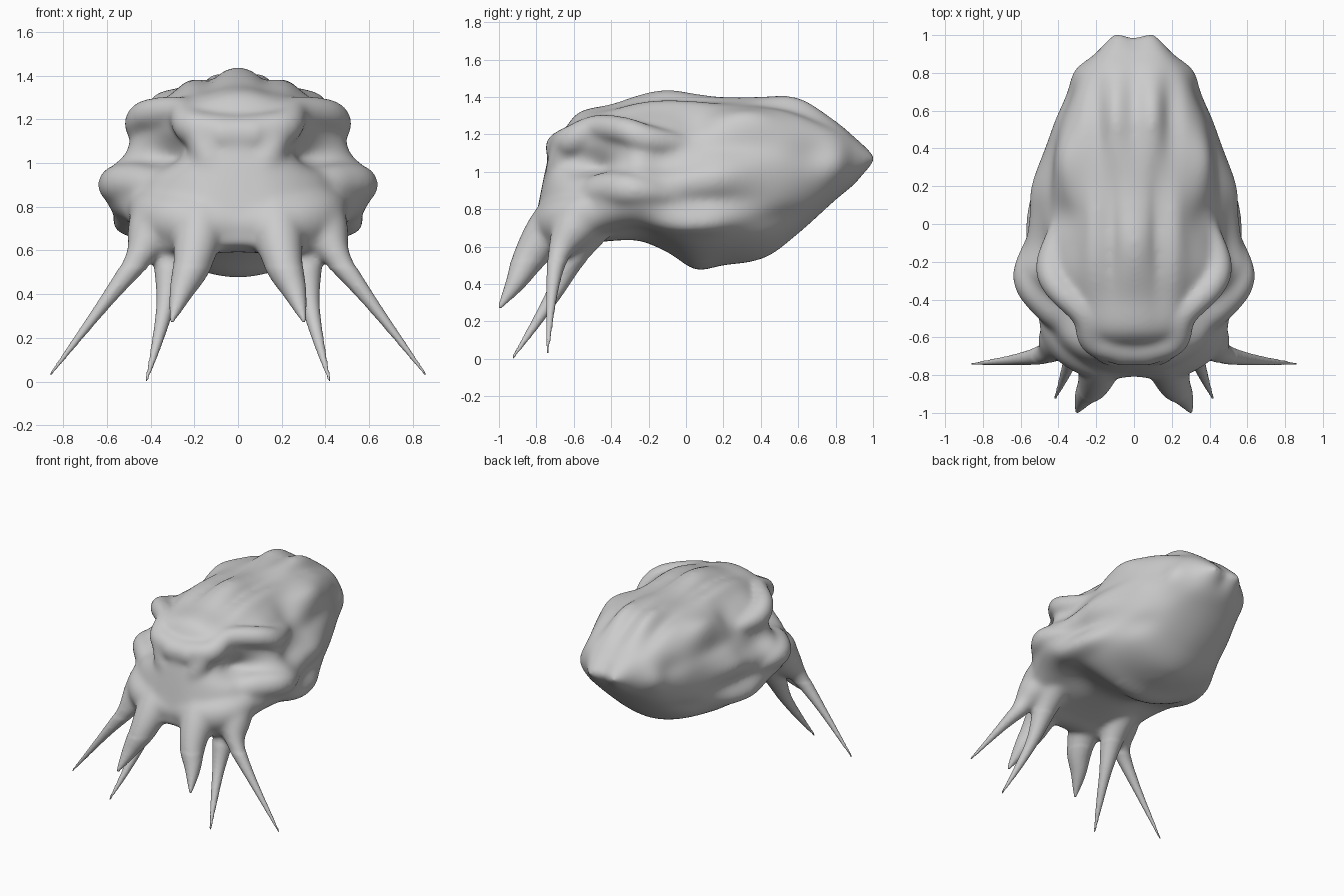
import bpy, bmesh, math
from mathutils import Vector

# Body half-sections: y, top z, shoulder x z, widest x z, lower x z, bottom z
SECTIONS = [
    (1.01, 1.10, 0.08, 1.09, 0.11, 1.07, 0.08, 1.05, 1.04),
    (0.91, 1.18, 0.15, 1.16, 0.20, 1.06, 0.14, 0.97, 0.94),
    (0.80, 1.27, 0.22, 1.22, 0.31, 1.05, 0.22, 0.90, 0.85),
    (0.60, 1.38, 0.29, 1.28, 0.40, 1.03, 0.30, 0.77, 0.67),
    (0.42, 1.40, 0.34, 1.29, 0.46, 1.00, 0.37, 0.68, 0.54),
    (0.20, 1.40, 0.37, 1.27, 0.53, 0.95, 0.42, 0.64, 0.50),
    (0.05, 1.41, 0.37, 1.27, 0.55, 0.92, 0.44, 0.64, 0.48),
    (-0.10, 1.42, 0.38, 1.26, 0.58, 0.90, 0.46, 0.68, 0.57),
    (-0.25, 1.40, 0.41, 1.24, 0.62, 0.90, 0.46, 0.71, 0.63),
    (-0.40, 1.36, 0.35, 1.23, 0.56, 0.88, 0.42, 0.68, 0.63),
    (-0.57, 1.32, 0.27, 1.21, 0.45, 0.82, 0.40, 0.64, 0.61),
    (-0.66, 1.21, 0.22, 1.12, 0.41, 0.76, 0.36, 0.60, 0.59),
    (-0.73, 1.10, 0.16, 1.02, 0.33, 0.74, 0.29, 0.60, 0.60),
    (-0.80, 0.77, 0.12, 0.77, 0.22, 0.70, 0.14, 0.63, 0.63),
]
# Sculpted swells and hollows: centre, radii, push along normal
BUMPS = [
    ((0.37, -0.52, 1.07), (0.16, 0.19, 0.08), -0.14),   # eye socket
    ((0.54, -0.15, 1.06), (0.12, 0.22, 0.08), -0.05),   # hollow behind cheek
    ((0.00, -0.12, 1.42), (0.08, 0.18, 0.15), 0.02),    # crown swell
    ((0.13, -0.05, 1.40), (0.04, 0.35, 0.15), -0.03),   # crown groove
    ((0.22, -0.15, 1.36), (0.05, 0.40, 0.15), 0.02),
    ((0.10, 0.60, 1.38), (0.05, 0.22, 0.15), 0.03),     # rear crown folds
    ((0.00, 0.65, 1.36), (0.04, 0.30, 0.20), -0.02),
    ((0.20, 0.55, 1.34), (0.04, 0.28, 0.15), -0.03),
    ((0.36, 0.32, 1.28), (0.08, 0.16, 0.08), 0.04),
    ((0.38, 0.04, 1.26), (0.10, 0.10, 0.10), -0.03),
    ((0.46, 0.22, 1.14), (0.10, 0.28, 0.06), -0.03),    # flank folds
    ((0.54, 0.15, 0.98), (0.10, 0.25, 0.06), 0.02),
    ((0.53, 0.10, 0.84), (0.10, 0.30, 0.05), -0.035),
    ((0.52, 0.05, 0.73), (0.10, 0.24, 0.06), 0.055),
    ((0.35, 0.68, 1.10), (0.10, 0.14, 0.08), -0.025),
    ((0.32, 0.80, 1.05), (0.08, 0.08, 0.10), 0.02),
    ((0.38, 0.50, 0.75), (0.10, 0.20, 0.06), -0.02),
    ((0.00, 1.01, 1.07), (0.05, 0.07, 0.20), -0.03),    # tail notch
    ((0.30, -0.25, 0.66), (0.14, 0.18, 0.10), -0.03),
]
# Tapered limbs fused to the body: x, y, z, radius
OUTER_SPIKE = [(0.30, -0.50, 0.83, 0.15), (0.39, -0.60, 0.70, 0.12), (0.46, -0.68, 0.56, 0.062),
               (0.61, -0.715, 0.36, 0.032), (0.86, -0.74, 0.03, 0.008)]
MIDDLE_SPIKE = [(0.30, -0.50, 0.74, 0.13), (0.31, -0.61, 0.55, 0.08), (0.33, -0.70, 0.36, 0.045),
                (0.37, -0.81, 0.18, 0.026), (0.42, -0.93, 0.0, 0.008)]
INNER_SPIKE = [(0.17, -0.60, 0.84, 0.13), (0.18, -0.73, 0.70, 0.12), (0.21, -0.84, 0.54, 0.09),
               (0.26, -0.91, 0.41, 0.055), (0.305, -1.00, 0.27, 0.010)]
BROW = [(-0.10, -0.66, 1.13, 0.09), (0.00, -0.66, 1.13, 0.09), (0.20, -0.62, 1.16, 0.085),
        (0.26, -0.48, 1.23, 0.075), (0.41, -0.33, 1.22, 0.075), (0.44, -0.20, 1.17, 0.08),
        (0.38, 0.02, 1.14, 0.05)]
NOSE_RIDGE = [(0.17, -0.64, 1.14, 0.08), (0.13, -0.675, 1.02, 0.075), (0.06, -0.69, 0.90, 0.07),
              (0.04, -0.70, 0.75, 0.08)]
CHEEK = [(0.32, -0.52, 0.86, 0.10), (0.45, -0.42, 0.90, 0.10), (0.56, -0.27, 0.90, 0.085),
         (0.50, -0.02, 0.86, 0.04)]
MUZZLE = [(-0.10, -0.70, 0.72, 0.10), (0.00, -0.71, 0.72, 0.10), (0.20, -0.69, 0.73, 0.13),
          (0.36, -0.58, 0.76, 0.13), (0.44, -0.38, 0.84, 0.07)]


def spline(pts, steps):
    """Catmull-Rom through tuples of any length."""
    out = []
    for i in range(len(pts) - 1):
        p = [pts[max(0, i - 1)], pts[i], pts[i + 1], pts[min(len(pts) - 1, i + 2)]]
        for k in range(steps):
            t = k / steps
            out.append([0.5 * (2 * b + (c - a) * t + (2 * a - 5 * b + 4 * c - d) * t * t
                        + (3 * b - a - 3 * c + d) * t ** 3) for a, b, c, d in zip(*p)])
    return out + [list(pts[-1])]


def skin(bm, rings):
    """Bridge closed rings of points and cap both ends."""
    rows = [[bm.verts.new(p) for p in r] for r in rings]
    n = len(rows[0])
    for a, b in zip(rows, rows[1:]):
        for j in range(n):
            bm.faces.new((a[j], a[(j + 1) % n], b[(j + 1) % n], b[j]))
    bm.faces.new(rows[0][::-1])
    bm.faces.new(rows[-1])


def tube(bm, pts, side):
    path = spline(pts, 8)
    rings = []
    for i, (x, y, z, r) in enumerate(path):
        q, p = path[min(i + 1, len(path) - 1)], path[max(i - 1, 0)]
        d = Vector([q[k] - p[k] for k in range(3)]).normalized()
        u = d.cross(Vector((0.2, 0.1, 1.0) if abs(d.z) < 0.7 else (0.3, 1.0, 0.1))).normalized()
        if rings and u.dot(last) < 0:
            u = -u
        u = (u if not rings else (last - d * last.dot(d)).normalized())
        last = u
        v = d.cross(u)
        ring = []
        for k in range(16):
            a = math.tau * k / 16
            c = Vector((x, y, z)) + r * (u * math.cos(a) + v * math.sin(a))
            ring.append((c.x * side, c.y, c.z))
        rings.append(ring if side > 0 else ring[::-1])
    skin(bm, rings)


# Body loft
bm = bmesh.new()
rings = []
for y, top, sx, sz, wx, wz, lx, lz, bot in spline(SECTIONS, 7):
    full = [(-sx, sz), (0, top), (sx, sz), (wx, wz), (lx, lz), (0, bot), (-lx, lz)]
    half = spline(full, 10)[10:51]
    loop = half + [[-x, z] for x, z in half[-2:0:-1]]
    rings.append([(x, y, z) for x, z in loop])
skin(bm, rings)
bmesh.ops.recalc_face_normals(bm, faces=bm.faces)
bm.normal_update()
moves = []
for v in bm.verts:
    q = (abs(v.co.x), v.co.y, v.co.z)
    amount = sum(h * math.exp(-sum(((q[k] - c[k]) / r[k]) ** 2 for k in range(3)))
                 for c, r, h in BUMPS)
    moves.append(v.normal * amount)
for v, m in zip(bm.verts, moves):
    v.co += m

# Face ridges and spikes, mirrored
for limb in (OUTER_SPIKE, MIDDLE_SPIKE, INNER_SPIKE, BROW, NOSE_RIDGE, CHEEK, MUZZLE):
    for side in (1, -1):
        tube(bm, limb, side)
bmesh.ops.recalc_face_normals(bm, faces=bm.faces)
source = bpy.data.meshes.new("creature_head")
bm.to_mesh(source)
bm.free()
head = bpy.data.objects.new("creature_head", source)
bpy.context.collection.objects.link(head)

# Fuse everything into one skin, then soften the joins but not the spike tips
mod = head.modifiers.new("fuse", 'REMESH')
mod.mode = 'VOXEL'
mod.voxel_size = 0.0105
fused = bpy.data.meshes.new_from_object(head.evaluated_get(bpy.context.evaluated_depsgraph_get()))
head.modifiers.clear()
head.data = fused
bm = bmesh.new()
bm.from_mesh(fused)
for floor, ceiling, rounds in ((0.52, 9, 28), (-9, 0.54, 3)):
    zone = [v for v in bm.verts if floor < v.co.z < ceiling]
    for i in range(rounds):
        bmesh.ops.smooth_vert(bm, verts=zone, factor=0.5, use_axis_x=True, use_axis_y=True, use_axis_z=True)
for f in bm.faces:
    f.smooth = True
bm.to_mesh(fused)
bm.free()
